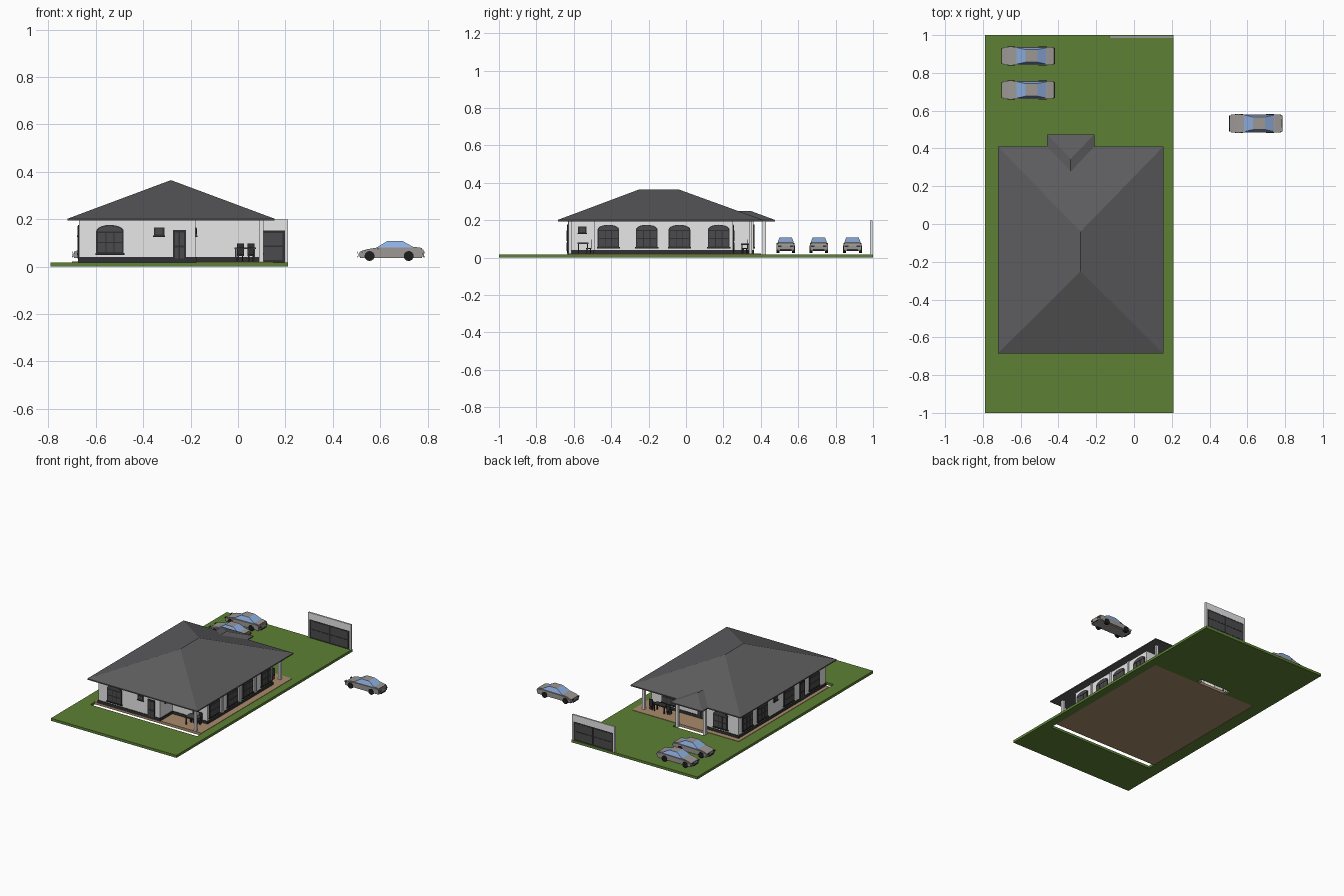
import bpy, bmesh, math
from mathutils import Vector

if "Cube" in bpy.data.objects:
    bpy.data.objects.remove(bpy.data.objects["Cube"])


def material(name, rgb):
    m = bpy.data.materials.new(name)
    m.use_nodes = True
    m.diffuse_color = (*rgb, 1)
    bsdf = m.node_tree.nodes["Principled BSDF"]
    bsdf.inputs["Base Color"].default_value = (*rgb, 1)
    bsdf.inputs["Roughness"].default_value = 0.7
    return m


WHITE = material("white plaster", (0.8, 0.8, 0.8))
TRIM = material("dark trim", (0.03, 0.03, 0.032))
GLASS = material("grey glass", (0.07, 0.07, 0.075))
ROOF = material("slate roof", (0.11, 0.11, 0.115))
GRASS = material("grass green", (0.11, 0.22, 0.035))
PAVING = material("brown paving", (0.4, 0.26, 0.15))
PAINT = material("car grey", (0.33, 0.31, 0.3))
CARGLASS = material("light blue glass", (0.27, 0.43, 0.75))
RUBBER = material("tyre black", (0.012, 0.012, 0.012))

X, Y, Z = Vector((1, 0, 0)), Vector((0, 1, 0)), Vector((0, 0, 1))


def finish(name, bm, *mats):
    bmesh.ops.recalc_face_normals(bm, faces=bm.faces)
    mesh = bpy.data.meshes.new(name)
    bm.to_mesh(mesh)
    bm.free()
    for m in mats:
        mesh.materials.append(m)
    ob = bpy.data.objects.new(name, mesh)
    bpy.context.collection.objects.link(ob)
    return ob


def extrude(bm, pts, origin, n, depth):
    """Outline in the plane facing n, pushed out along n."""
    u, v = (X, Y) if n == Z else (Z.cross(n), Z)
    face = bm.faces.new([bm.verts.new(Vector(origin) + u * a + v * b) for a, b in pts])
    new = bmesh.ops.extrude_face_region(bm, geom=[face])["geom"]
    bmesh.ops.translate(bm, vec=n * depth, verts=[g for g in new if isinstance(g, bmesh.types.BMVert)])


def prism(name, pts, mat, n=Z, depth=0.01, origin=(0, 0, 0)):
    bm = bmesh.new()
    extrude(bm, pts, origin, n, depth)
    return finish(name, bm, mat)


def rect(a0, a1, b0, b1):
    return [(a0, b0), (a1, b0), (a1, b1), (a0, b1)]


def box(name, x0, x1, y0, y1, z0, z1, mat):
    return prism(name, rect(x0, x1, y0, y1), mat, Z, z1 - z0, (0, 0, z0))


def hull(name, pts, mat):
    bm = bmesh.new()
    for p in pts:
        bm.verts.new(p)
    bmesh.ops.convex_hull(bm, input=bm.verts)
    bmesh.ops.dissolve_limit(bm, angle_limit=0.01, verts=bm.verts, edges=bm.edges)
    return finish(name, bm, mat)


# Lawn: grid of patches with an opening for the house and back porch
xs, ys = [-0.79, -0.70, -0.46, -0.21, 0.15, 0.21], [-1, -0.68, 0.40, 0.45, 1]
hole = {(1, 1), (2, 1), (3, 1), (2, 2)}
bm = bmesh.new()
for i in range(5):
    for j in range(4):
        if (i, j) not in hole:
            bm.faces.new([bm.verts.new((x, y, 0)) for x, y in rect(xs[i], xs[i + 1], ys[j], ys[j + 1])])
bmesh.ops.remove_doubles(bm, verts=bm.verts, dist=0.001)
top = bmesh.ops.extrude_face_region(bm, geom=bm.faces[:])["geom"]
bmesh.ops.translate(bm, vec=Z * 0.018, verts=[g for g in top if isinstance(g, bmesh.types.BMVert)])
finish("lawn", bm, GRASS)
box("paving_slab", -0.70, 0.15, -0.63, 0.40, 0.002, 0.021, PAVING)

# Walls with a front veranda and a back veranda cut into the plan
plan = [(-0.67, -0.63), (-0.18, -0.63), (-0.18, -0.49), (0.10, -0.49),
        (0.10, 0.25), (-0.40, 0.25), (-0.40, 0.36), (-0.67, 0.36)]


def grow(pts, d):
    out = []
    for i, p in enumerate(pts):
        a = (Vector(p) - Vector(pts[i - 1])).normalized()
        b = (Vector(pts[(i + 1) % len(pts)]) - Vector(p)).normalized()
        out.append((p[0] + d * (a.y + b.y), p[1] - d * (a.x + b.x)))
    return out


prism("walls", plan, WHITE, Z, 0.18, (0, 0, 0.018))
prism("plinth", grow(plan, 0.004), TRIM, Z, 0.022, (0, 0, 0.018))
for name, x, y in [("front_veranda_post", 0.098, -0.62), ("back_veranda_post", 0.092, 0.345),
                   ("porch_pillar_left", -0.225, 0.418), ("porch_pillar_right", -0.445, 0.418)]:
    box(name, x - 0.009, x + 0.009, y - 0.009, y + 0.009, 0.003, 0.198, WHITE)
for y in (-0.32, -0.12, 0.06):
    box("wall_pilaster", 0.10, 0.106, y - 0.007, y + 0.007, 0.04, 0.195, WHITE)

# Hipped main roof and small hipped porch roof
eaves = [(x, y, z) for x, y in rect(-0.72, 0.155, -0.685, 0.41) for z in (0.194, 0.202)]
hull("main_roof", eaves + [(-0.283, -0.25, 0.365), (-0.283, -0.04, 0.365)], ROOF)
porch = [(x, y, z) for x, y in rect(-0.46, -0.21, 0.38, 0.475) for z in (0.194, 0.202)]
hull("porch_roof", porch + [(-0.335, 0.345, 0.25), (-0.335, 0.26, 0.25)], ROOF)


# Windows and doors as plates on the walls
def arch(w, z0, spring, crown, steps=10):
    curve = [(w * math.cos(math.pi * i / steps), spring + (crown - spring) * math.sin(math.pi * i / steps))
             for i in range(steps + 1)]
    return [(-w, z0), (w, z0)] + curve


def arched_window(p, n):
    prism("window_frame", arch(0.058, 0.055, 0.15, 0.176), TRIM, n, 0.005, p)
    prism("window_sill", rect(-0.062, 0.062, 0.05, 0.057), TRIM, n, 0.009, p)
    bm = bmesh.new()
    for a, b in ((-0.051, -0.019), (-0.015, 0.015), (0.019, 0.051)):
        extrude(bm, rect(a, b, 0.061, 0.10), p, n, 0.007)
        extrude(bm, rect(a, b, 0.104, 0.143), p, n, 0.007)
    extrude(bm, arch(0.05, 0.148, 0.151, 0.171), p, n, 0.007)
    finish("window_panes", bm, GLASS)


def small_window(p, n):
    prism("small_window_frame", rect(-0.022, 0.022, 0.13, 0.166), TRIM, n, 0.005, p)
    prism("small_window_sill", rect(-0.025, 0.025, 0.126, 0.131), TRIM, n, 0.009, p)
    prism("small_window_pane", rect(-0.015, 0.015, 0.136, 0.16), GLASS, n, 0.007, p)


def door(p, n):
    prism("door", rect(-0.028, 0.028, 0.022, 0.155), TRIM, n, 0.006, p)
    bm = bmesh.new()
    for a in (-0.011, 0.011):
        extrude(bm, rect(a - 0.008, a + 0.008, 0.035, 0.08), p, n, 0.008)
        extrude(bm, rect(a - 0.008, a + 0.008, 0.09, 0.145), p, n, 0.008)
    finish("door_panels", bm, GLASS)


arched_window((-0.54, -0.63, 0), -Y)
small_window((-0.333, -0.63, 0), -Y)
door((-0.247, -0.63, 0), -Y)
small_window((-0.18, -0.555, 0), X)
for y in (-0.415, -0.21, -0.035, 0.175):
    arched_window((0.10, y, 0), X)
for y in (-0.50, -0.21, 0.09, 0.26):
    arched_window((-0.67, y, 0), -X)
door((-0.67, -0.36, 0), -X)
small_window((-0.67, -0.06, 0), -X)
arched_window((-0.53, 0.36, 0), Y)
arched_window((-0.04, 0.25, 0), Y)
door((-0.30, 0.25, 0), Y)


# Veranda furniture
def table(name, x, y, w, d, h, mat):
    box(name + "_top", x - w, x + w, y - d, y + d, h - 0.006, h, mat)
    for sx in (-1, 1):
        for sy in (-1, 1):
            lx, ly = x + sx * (w - 0.006), y + sy * (d - 0.006)
            box(name + "_leg", lx - 0.003, lx + 0.003, ly - 0.003, ly + 0.003, 0.02, h - 0.006, mat)


table("front_table", 0.03, -0.55, 0.045, 0.03, 0.08, GLASS)
table("back_table", -0.02, 0.315, 0.045, 0.022, 0.075, TRIM)
for x, y in ((0.01, -0.52), (0.055, -0.52), (-0.09, 0.315), (0.05, 0.315)):
    table("chair", x, y, 0.015, 0.015, 0.052, TRIM)
    box("chair_back", x - 0.015, x + 0.015, y + 0.011, y + 0.015, 0.052, 0.098, TRIM)

# Gate at the back edge of the lawn
box("gate_header", -0.13, 0.21, 0.984, 0.996, 0.152, 0.20, WHITE)
for x in (-0.13, 0.198):
    box("gate_post", x, x + 0.012, 0.984, 0.996, 0.015, 0.152, WHITE)
box("gate_door", -0.118, 0.198, 0.986, 0.994, 0.018, 0.152, TRIM)
for x in (-0.108, 0.046):
    for z in (0.028, 0.089):
        box("gate_panel", x, x + 0.142, 0.9845, 0.9955, z, z + 0.054, GLASS)

# Car: bevelled side-profile body, tapered cabin with inset glass, wheels and lights
side = [(-0.137, 0.036), (0.137, 0.036), (0.14, 0.055), (0.137, 0.078), (0.095, 0.084),
        (-0.055, 0.081), (-0.11, 0.072), (-0.138, 0.06)]
bm = bmesh.new()
extrude(bm, side, (0, 0.048, 0), -Y, 0.096)
bmesh.ops.bevel(bm, geom=bm.edges[:], offset=0.006, segments=2, affect="EDGES", clamp_overlap=True)
body = finish("car_body", bm, PAINT)

bm = bmesh.new()
low = [bm.verts.new((x, y, 0.08)) for x, y in rect(-0.062, 0.1, -0.044, 0.044)]
high = [bm.verts.new((x, y, 0.109)) for x, y in rect(-0.014, 0.048, -0.033, 0.033)]
bm.faces.new(high)
panes = [bm.faces.new((low[i], low[(i + 1) % 4], high[(i + 1) % 4], high[i])) for i in range(4)]
bmesh.ops.inset_individual(bm, faces=panes, thickness=0.004)
for f in panes:
    f.material_index = 1
cabin = finish("car_cabin", bm, PAINT, CARGLASS)

bm = bmesh.new()
ring = [(0.021 * math.cos(math.tau * i / 16), 0.045 + 0.021 * math.sin(math.tau * i / 16)) for i in range(16)]
for x in (-0.09, 0.075):
    extrude(bm, ring, (x, -0.034, 0), -Y, 0.016)
    extrude(bm, ring, (x, 0.034, 0), Y, 0.016)
wheels = finish("car_wheels", bm, RUBBER)

bm = bmesh.new()
for x, n in ((-0.138, -X), (0.138, X)):
    extrude(bm, rect(-0.03, 0.03, 0.038, 0.046), (x, 0, 0), n, 0.003)
    for a in (-0.032, 0.032):
        extrude(bm, rect(a - 0.01, a + 0.01, 0.056, 0.064), (x, 0, 0), n, 0.003)
lights = finish("car_bumper_lights", bm, TRIM)

parts = [body, cabin, wheels, lights]
spots = [(-0.56, 0.89), (-0.56, 0.71), (0.645, 0.533)]
for k, (x, y) in enumerate(spots):
    for part in parts:
        ob = part
        if k:
            ob = part.copy()
            bpy.context.collection.objects.link(ob)
        ob.location = (x, y, 0)
